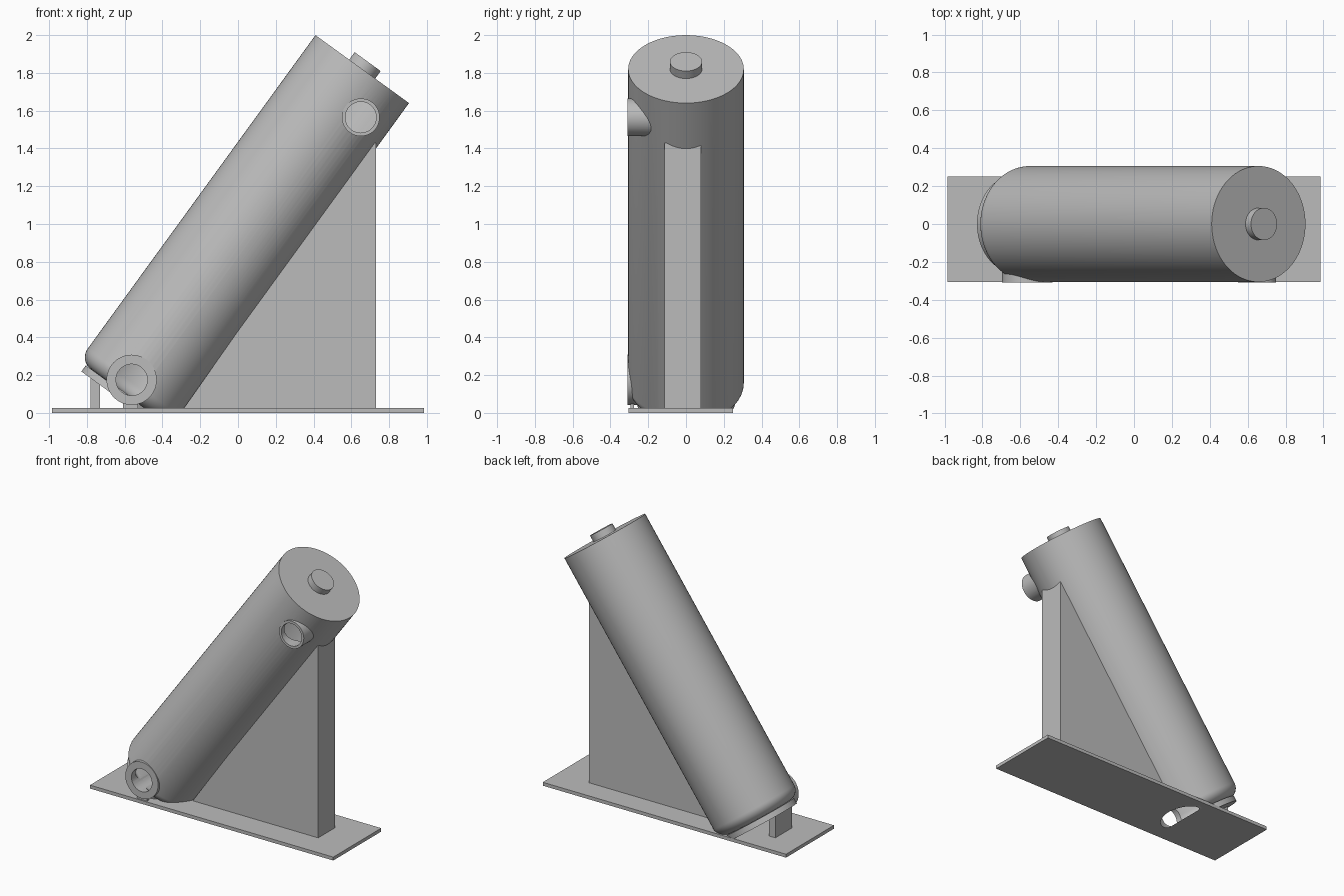
import bpy, bmesh, math
from mathutils import Matrix, Vector

cube = bpy.data.objects.get("Cube")
if cube:
    bpy.data.objects.remove(cube, do_unlink=True)

grey = bpy.data.materials.new("plain grey")
grey.use_nodes = True
colour = (0.5, 0.5, 0.5, 1)
grey.diffuse_color = colour
grey.node_tree.nodes["Principled BSDF"].inputs["Base Color"].default_value = colour

# Frame of the leaning vessel: local z runs along its axis
LEAN = Matrix.Translation((-0.435, 0, 0.316)) @ Matrix.Rotation(math.radians(36), 4, 'Y')
FRONT = -0.31


def finish(name, bm):
    bmesh.ops.recalc_face_normals(bm, faces=bm.faces)
    mesh = bpy.data.meshes.new(name)
    bm.to_mesh(mesh)
    bm.free()
    mesh.materials.append(grey)
    obj = bpy.data.objects.new(name, mesh)
    bpy.context.collection.objects.link(obj)
    return obj


def lathe(name, profile, matrix=LEAN, steps=72):
    """Turn a (radius, height) profile that starts and ends on the axis."""
    bm = bmesh.new()
    verts = [bm.verts.new((r, 0, h)) for r, h in profile]
    edges = [bm.edges.new(pair) for pair in zip(verts, verts[1:])]
    bmesh.ops.spin(bm, geom=verts + edges, cent=(0, 0, 0), axis=(0, 0, 1),
                   angle=math.tau, steps=steps, use_duplicate=False)
    bmesh.ops.remove_doubles(bm, verts=bm.verts, dist=0.0001)
    bm.transform(matrix)
    return finish(name, bm)


def rod(name, x, z, radius, back, front=FRONT):
    """Cylinder running from front to back."""
    matrix = Matrix.Translation((x, back, z)) @ Matrix.Rotation(math.pi / 2, 4, 'X')
    length = back - front
    return lathe(name, [(0, 0), (radius, 0), (radius, length), (0, length)], matrix, 48)


def prism(name, outline, y0, y1):
    """Extrude an (x, z) outline along y."""
    bm = bmesh.new()
    face = bm.faces.new([bm.verts.new((x, y0, z)) for x, z in outline])
    new = bmesh.ops.extrude_face_region(bm, geom=[face])["geom"]
    bmesh.ops.translate(bm, verts=[v for v in new if isinstance(v, bmesh.types.BMVert)],
                        vec=Vector((0, y1 - y0, 0)))
    return finish(name, bm)


def box(name, x0, x1, z0, z1, y0, y1):
    return prism(name, [(x0, z0), (x1, z0), (x1, z1), (x0, z1)], y0, y1)


def fillet(r, h, a, b, steps=10):
    """Quarter ellipse from the bottom to the side."""
    angles = [i / steps * math.pi / 2 for i in range(steps + 1)]
    return [(r + a * math.sin(t), h - b * math.cos(t)) for t in angles]


# Vessel with a rounded foot, a bottom flange and a plug on its lid
vessel = lathe("vessel", [(0, -0.31), (0.262, -0.31), (0.262, -0.27)]
               + fillet(0.23, -0.194, 0.076, 0.076)
               + [(0.306, 1.859), (0, 1.859)])
plug = lathe("lid_plug", [(0, 1.85), (0.085, 1.85), (0.085, 1.908), (0, 1.908)])

# Front ports
lower_port = rod("lower_port", -0.563, 0.175, 0.133, -0.2)
upper_port = rod("upper_port", 0.65, 1.565, 0.1, -0.15)

# Base plate and supports
plate = box("base_plate", -0.985, 0.985, 0, 0.025, -0.305, 0.25)
wedge = prism("wedge_support", [(-0.29, 0.02), (0.73, 0.02), (0.73, 1.43), (0.7, 1.43)],
              -0.115, 0.08)
block = prism("low_support", [(-0.78, 0.02), (-0.73, 0.02), (-0.73, 0.155), (-0.78, 0.19)],
              -0.115, 0.08)
foot = box("port_foot", -0.61, -0.53, 0.02, 0.05, -0.295, -0.275)

# Cutters: hollow interior, port bores and everything under the ground
cavity = lathe("cavity_cutter", [(0, -0.265)] + fillet(0.225, -0.2, 0.061, 0.065)
               + [(0.286, 1.839), (0, 1.839)])
lower_bore = rod("lower_bore_cutter", -0.563, 0.175, 0.083, -0.05, -0.4)
upper_bore = rod("upper_bore_cutter", 0.65, 1.565, 0.082, -0.1, -0.4)
ground = box("ground_cutter", -1.2, 1.2, -1, 0, -1, 1)
cutters = [cavity, lower_bore, upper_bore, ground]

cuts = {
    vessel: cutters,
    plate: [cavity],
    wedge: [cavity],
    lower_port: [cavity, lower_bore],
    upper_port: [cavity, upper_bore],
}
for part, tools in cuts.items():
    for tool in tools:
        mod = part.modifiers.new(tool.name, 'BOOLEAN')
        mod.operation = 'DIFFERENCE'
        mod.solver = 'EXACT'
        mod.object = tool
bpy.context.view_layer.update()
graph = bpy.context.evaluated_depsgraph_get()
for part in cuts:
    result = bpy.data.meshes.new_from_object(part.evaluated_get(graph))
    part.modifiers.clear()
    part.data = result
for tool in cutters:
    bpy.data.objects.remove(tool, do_unlink=True)

# Smooth the round parts, keeping their rims sharp
bpy.ops.object.select_all(action='DESELECT')
for part in (vessel, plug, lower_port, upper_port):
    part.select_set(True)
bpy.context.view_layer.objects.active = vessel
bpy.ops.object.shade_smooth_by_angle(angle=math.radians(30))
